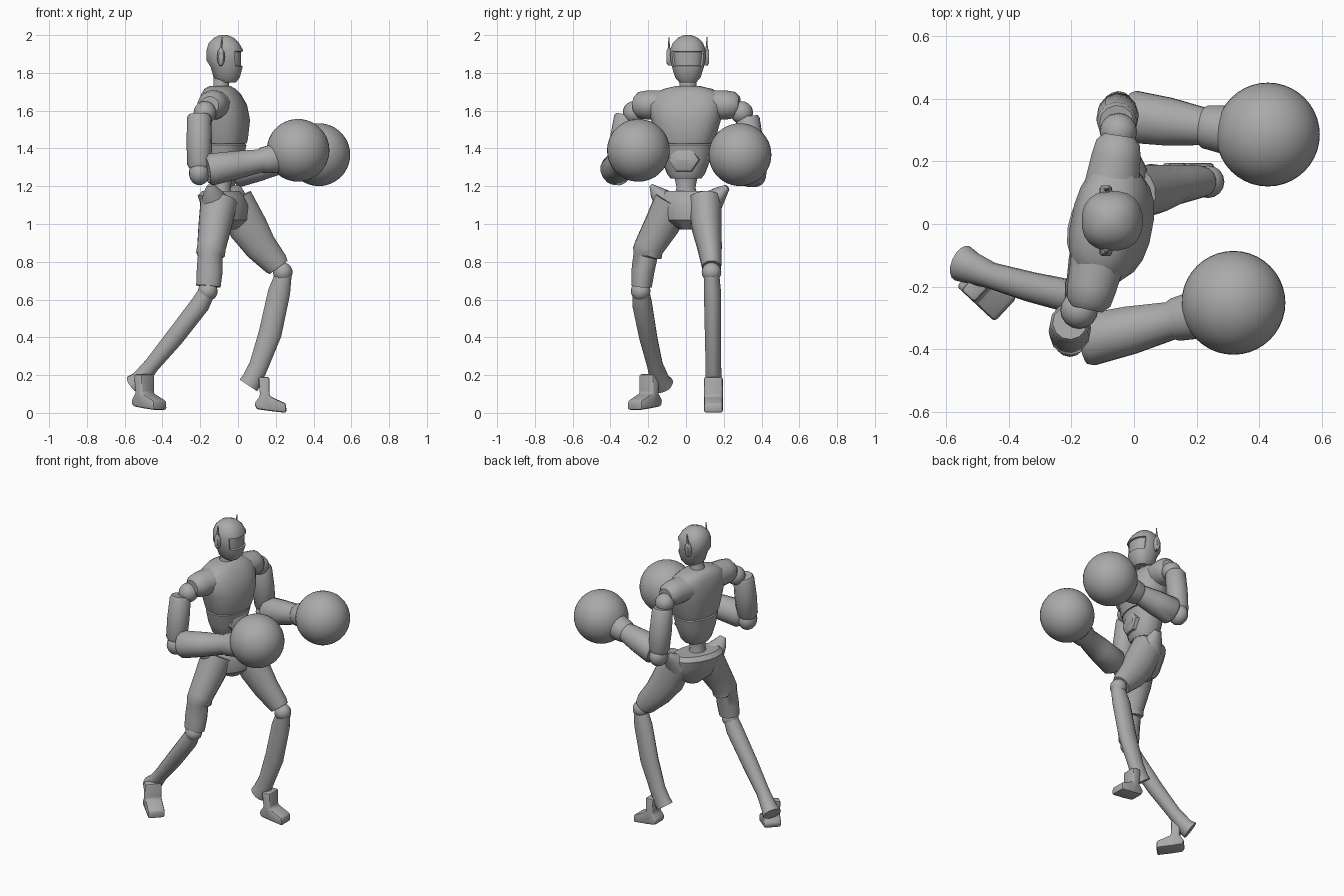
import bpy, bmesh
from math import cos, sin, pi, copysign
from mathutils import Vector, Matrix

if "Cube" in bpy.data.objects:
    bpy.data.objects.remove(bpy.data.objects["Cube"], do_unlink=True)

grey = bpy.data.materials.new("plain_grey")
grey.use_nodes = True
grey.diffuse_color = (0.4, 0.4, 0.4, 1)
grey.node_tree.nodes["Principled BSDF"].inputs["Base Color"].default_value = (0.4, 0.4, 0.4, 1)


def finish(name, bm, angle=0.7):
    bmesh.ops.recalc_face_normals(bm, faces=bm.faces[:])
    mesh = bpy.data.meshes.new(name)
    bm.to_mesh(mesh)
    bm.free()
    mesh.materials.append(grey)
    ob = bpy.data.objects.new(name, mesh)
    bpy.context.collection.objects.link(ob)
    bpy.ops.object.select_all(action='DESELECT')
    ob.select_set(True)
    bpy.context.view_layer.objects.active = ob
    bpy.ops.object.shade_smooth_by_angle(angle=angle)
    return ob


def loft_mesh(rings, yaw=0, sides=16, power=1.0, level=False):
    """Skin elliptical rings (x, y, z, front radius, side radius) along a path."""
    bm = bmesh.new()
    pts = [Vector(r[:3]) for r in rings]
    loops = []
    for i, (x, y, z, rf, rs) in enumerate(rings):
        t = (pts[min(i + 1, len(pts) - 1)] - pts[max(i - 1, 0)]).normalized()
        if level:
            t = Vector((0, 0, 1))
        side = Vector((-sin(yaw), cos(yaw), 0))
        side = (side - t * side.dot(t)).normalized()
        front = side.cross(t)
        loop = []
        for k in range(sides):
            a = 2 * pi * (k + 0.5) / sides
            c = copysign(abs(cos(a)) ** power, cos(a))
            s = copysign(abs(sin(a)) ** power, sin(a))
            loop.append(bm.verts.new(pts[i] + front * c * rf + side * s * rs))
        loops.append(loop)
    for a, b in zip(loops, loops[1:]):
        for k in range(sides):
            n = (k + 1) % sides
            bm.faces.new((a[k], a[n], b[n], b[k]))
    bm.faces.new(loops[0])
    bm.faces.new(loops[-1])
    bmesh.ops.recalc_face_normals(bm, faces=bm.faces[:])
    return bm


def loft(name, rings, **kw):
    return finish(name, loft_mesh(rings, **kw))


def ball(name, centre, r, seg=16, scale=(1, 1, 1)):
    bm = bmesh.new()
    bmesh.ops.create_uvsphere(bm, u_segments=seg, v_segments=seg // 2 + 2, radius=r)
    bmesh.ops.transform(bm, matrix=Matrix.Translation(centre) @ Matrix.Diagonal((*scale, 1)), verts=bm.verts[:])
    return finish(name, bm)


def prism(name, profile, half, place, bevel=0.012):
    """Extrude a side profile (forward, up) across its width."""
    bm = bmesh.new()
    face = bm.faces.new([bm.verts.new((u, -half, w)) for u, w in profile])
    ext = bmesh.ops.extrude_face_region(bm, geom=[face])
    bmesh.ops.translate(bm, vec=(0, 2 * half, 0),
                        verts=[v for v in ext["geom"] if isinstance(v, bmesh.types.BMVert)])
    bmesh.ops.bevel(bm, geom=bm.edges[:], offset=bevel, segments=2, affect='EDGES', profile=0.5)
    bmesh.ops.transform(bm, matrix=place, verts=bm.verts[:])
    return finish(name, bm)


# Head with a recessed visor
bm = loft_mesh([(-.055, .01, 1.75, .045, .045), (-.06, .01, 1.775, .07, .068),
                (-.06, .01, 1.83, .085, .085), (-.07, .01, 1.865, .097, .093),
                (-.07, .01, 1.92, .098, .096), (-.075, .01, 1.96, .08, .08),
                (-.075, .01, 1.985, .055, .055), (-.075, .01, 2.0, .02, .02)],
               sides=20, power=.85, level=True)
visor = [f for f in bm.faces if f.normal.x > .55 and 1.84 < f.calc_center_median().z < 1.935]
bmesh.ops.inset_region(bm, faces=visor, thickness=.006, depth=0)
bmesh.ops.inset_region(bm, faces=visor, thickness=.003, depth=-.01)
finish("head", bm)
loft("neck", [(-.095, .01, 1.69, .06, .065), (-.09, .01, 1.73, .042, .045), (-.085, .01, 1.79, .045, .05)])

# Ear pods with thin antennas
for label, s in (("left", 1), ("right", -1)):
    y = .01 + s * .095
    loft(label + "_ear_pod", [(-.09, y - s * .015, 1.885, .05, .022), (-.09, y + s * .01, 1.885, .048, .02),
                              (-.09, y + s * .018, 1.885, .034, .013)], yaw=pi / 2, sides=10)
    loft(label + "_antenna", [(-.09, y + s * .004, 1.9, .012, .008), (-.085, y + s * .006, 1.99, .002, .002)], sides=6)

# Torso, turned slightly to its right
TURN = -.19
loft("chest", [(-.07, 0, 1.425, .113, .145), (-.07, 0, 1.45, .12, .155), (-.07, 0, 1.55, .13, .185),
               (-.08, 0, 1.63, .122, .2), (-.09, .005, 1.685, .1, .18), (-.095, .01, 1.715, .08, .13),
               (-.095, .01, 1.73, .055, .065)], yaw=TURN, sides=20, power=.85, level=True)
loft("abdomen", [(-.075, 0, 1.24, .07, .08), (-.075, 0, 1.265, .085, .1), (-.075, 0, 1.34, .1, .13),
                 (-.072, 0, 1.418, .115, .148), (-.07, 0, 1.43, .1, .13)],
     yaw=TURN, sides=20, power=.9, level=True)
loft("waist", [(-.085, 0, 1.12, .07, .08), (-.085, 0, 1.19, .045, .05), (-.08, 0, 1.26, .055, .065)])

# Six-sided belly plate
fwd = Vector((cos(TURN), sin(TURN), 0))
start = Vector((-.07, .005, 1.34))
loft("belly_plate", [(*(start + fwd * d), r * .85, r) for d, r in ((.05, .085), (.097, .082), (.108, .062), (.103, .052))],
     yaw=TURN, sides=6)

# Hips
loft("pelvis", [(-.06, .02, .97, .05, .05), (-.06, .015, 1.02, .1, .14), (-.07, .015, 1.1, .115, .175),
                (-.09, .015, 1.15, .11, .175), (-.09, .015, 1.175, .085, .15)], yaw=-.45, sides=20, level=True)
loft("right_hip_point", [(-.12, -.1, 1.11, .08, .07), (-.14, -.16, 1.17, .045, .035), (-.145, -.185, 1.205, .02, .01)])
loft("left_hip_point", [(-.02, .13, 1.11, .08, .07), (-.01, .19, 1.17, .045, .035), (-.005, .22, 1.195, .025, .015)])

# Legs: thigh, knee and flared shin
legs = {
    "right": ([(-.1, -.07, 1.12, .1, .1), (-.12, -.125, 1.0, .09, .095), (-.14, -.195, .88, .077, .08),
               (-.145, -.205, .845, .078, .082), (-.148, -.215, .83, .066, .066), (-.15, -.228, .75, .07, .062),
               (-.157, -.235, .67, .066, .055)],
              (-.16, -.24, .645),
              [(-.165, -.238, .64, .045, .045), (-.2, -.232, .575, .052, .053), (-.335, -.2, .4, .05, .048),
               (-.455, -.165, .255, .042, .042), (-.52, -.14, .175, .048, .052), (-.55, -.125, .15, .055, .06)]),
    "left": ([(-.02, .1, 1.13, .1, .09), (.055, .11, .98, .105, .08), (.12, .125, .88, .088, .066),
              (.2, .135, .79, .07, .054), (.215, .135, .77, .06, .05)],
             (.237, .135, .745),
             [(.24, .135, .73, .045, .042), (.218, .14, .64, .06, .046), (.17, .143, .42, .062, .044),
              (.11, .145, .25, .052, .042), (.075, .145, .175, .055, .044), (.055, .145, .145, .057, .047)]),
}
for label, (thigh, knee, shin) in legs.items():
    loft(label + "_thigh", thigh)
    ball(label + "_knee", knee, .052)
    loft(label + "_shin", shin)

# Feet
foot = [(-.05, .02), (-.06, .05), (-.03, .09), (-.04, .19), (.02, .19), (.02, .09), (.04, .08),
        (.107, .05), (.11, 0), (.02, .01)]
prism("left_foot", foot, .05, Matrix.Translation((.147, .145, 0)))
prism("right_foot", foot, .052, Matrix.Translation((-.49, -.2, .015)) @ Matrix.Rotation(-.75, 4, 'Z'))

# Arms: shoulder cap, joint, sleeve, elbow, forearm, glove
arms = {
    "right": ((-.145, -.25, 1.63), (-.175, -.275, 1.59), (-.205, -.315, 1.58), (-.205, -.36, 1.29),
              (-.165, -.375, 1.285), (.18, -.295, 1.345), (.318, -.252, 1.39)),
    "left": ((-.05, .26, 1.63), (-.05, .295, 1.59), (-.055, .325, 1.57), (-.05, .36, 1.28),
             (-.02, .345, 1.275), (.27, .305, 1.335), (.428, .286, 1.367)),
}
for label, pts in arms.items():
    cap, joint, top, elbow, back, wrist, glove = map(Vector, pts)
    inner = cap.lerp(Vector((-.09, .005, 1.63)), .6)
    loft(label + "_shoulder", [(*inner, .08, .09), (*cap.lerp(inner, .3), .078, .08),
                               (*cap, .07, .072), (*cap.lerp(inner, -.15), .045, .05)], yaw=pi / 2 + TURN)
    ball(label + "_shoulder_joint", joint, .06)
    path = [(0, .055), (.05, .064), (.5, .068), (.92, .064), (1, .05)]
    loft(label + "_sleeve", [(*top.lerp(elbow, f), r, r) for f, r in path], yaw=TURN, sides=12)
    ball(label + "_elbow", elbow + Vector((0, 0, -.02)), .065, scale=(.85, 1, 1))
    arm = [(0, .07, .075), (.06, .086, .085), (.45, .076, .078), (.82, .062, .062), (.86, .07, .07), (1.1, .08, .08)]
    loft(label + "_forearm", [(*back.lerp(wrist, f), a, b) for f, a, b in arm])
    ball(label + "_glove", glove, .166, seg=40)
